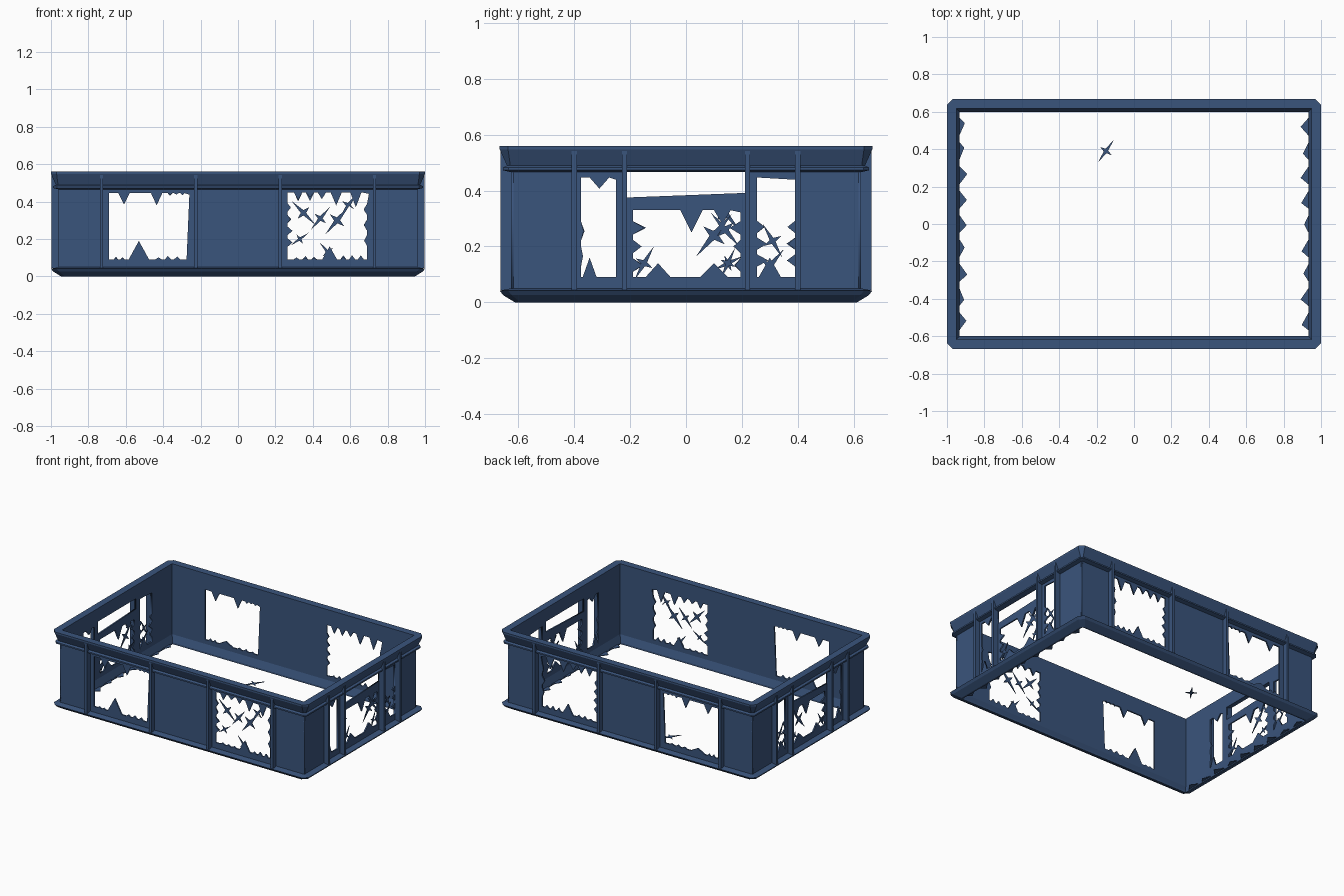
import bpy, bmesh, math, random
from mathutils import Matrix

if "Cube" in bpy.data.objects:
    bpy.data.objects.remove(bpy.data.objects["Cube"])

random.seed(4)
HX, HY = 1.0, 0.667          # outer half sizes

blue = bpy.data.materials.new("slate_blue")
blue.diffuse_color = (0.042, 0.089, 0.202, 1)
blue.use_nodes = True
blue.node_tree.nodes["Principled BSDF"].inputs["Base Color"].default_value = blue.diffuse_color


def add(name, mesh):
    mesh.materials.clear()
    mesh.materials.append(blue)
    for p in mesh.polygons:
        p.material_index = 0
    ob = bpy.data.objects.new(name, mesh)
    bpy.context.collection.objects.link(ob)
    return ob


def ring(name, profile):
    """Closed band round the building; profile = (inset, z, corner chamfer)."""
    bm = bmesh.new()
    loops = []
    for off, z, c in profile:
        x, y = HX - off, HY - off
        pts = [(x, y - c), (x - c, y), (c - x, y), (-x, y - c),
               (-x, c - y), (c - x, -y), (x - c, -y), (x, c - y)]
        loops.append([bm.verts.new((px, py, z)) for px, py in pts])
    for i, a in enumerate(loops):
        b = loops[(i + 1) % len(loops)]
        for k in range(8):
            n = (k + 1) % 8
            bm.faces.new((a[k], a[n], b[n], b[k]))
    bmesh.ops.recalc_face_normals(bm, faces=bm.faces)
    me = bpy.data.meshes.new(name)
    bm.to_mesh(me)
    bm.free()
    return add(name, me)


def sheet(name, outlines, matrix, thick=0.01):
    """Flat plate from 2D outlines; inner outlines become holes."""
    cu = bpy.data.curves.new(name, 'CURVE')
    cu.dimensions, cu.fill_mode, cu.extrude = '2D', 'BOTH', thick / 2
    for pts in outlines:
        sp = cu.splines.new('POLY')
        sp.points.add(len(pts) - 1)
        for p, (u, v) in zip(sp.points, pts):
            p.co = (u, v, 0, 1)
        sp.use_cyclic_u = True
    tmp = bpy.data.objects.new(name + "_tmp", cu)
    bpy.context.collection.objects.link(tmp)
    dg = bpy.context.evaluated_depsgraph_get()
    me = bpy.data.meshes.new_from_object(tmp.evaluated_get(dg))
    bpy.data.objects.remove(tmp)
    me.transform(matrix)
    return add(name, me)


def rect(u0, u1, z0, z1):
    return [(u0, z0), (u1, z0), (u1, z1), (u0, z1)]


def hole(u0, u1, z0, z1, top=(), bottom=(), left=(), right=(), skew=0.0):
    """Broken window opening; teeth = (position, half width, length)."""
    pts = [(u0, z0)]
    for p, w, l in sorted(bottom):
        pts += [(p - w, z0), (p, z0 + l), (p + w, z0)]
    pts.append((u1 - skew, z0))
    for p, w, l in sorted(right):
        pts += [(u1 - skew, p - w), (u1 - skew - l, p), (u1 - skew, p + w)]
    pts.append((u1, z1 - 0.008))
    for p, w, l in sorted(top, reverse=True):
        pts += [(p + w, z1), (p, z1 - l), (p - w, z1)]
    pts.append((u0, z1))
    for p, w, l in sorted(left, reverse=True):
        pts += [(u0, p + w), (u0 + l, p), (u0, p - w)]
    return pts


def chips(a, b, n, length):
    """Row of small random teeth between a and b."""
    s = (b - a) / n
    return [(a + s * (i + .5), s * .36, length * random.uniform(.4, 1)) for i in range(n)]


def star(u, v, r, ang):
    """Loose four-armed glass splinter."""
    pts = []
    for k in range(8):
        rad = r * ((1, .16, .5, .16)[k % 4])
        a = math.radians(ang) + k * math.pi / 4
        pts.append((u + rad * math.cos(a), v + rad * math.sin(a)))
    return pts


def front_back(s, inset=0.045):     # plate (u, v) -> (x, z)
    return Matrix(((1, 0, 0, 0), (0, 0, -1, s * (HY - inset)), (0, 1, 0, 0), (0, 0, 0, 1)))


def side(s, inset=0.045):           # plate (u, v) -> (y, z)
    return Matrix(((0, 0, 1, s * (HX - inset)), (1, 0, 0, 0), (0, 1, 0, 0), (0, 0, 0, 1)))


# Flared cornice and bottom sill
ring("cornice", [(0, .56, .03), (0, .548, .03), (.026, .49, .012), (.012, .483, .02),
                 (.012, .473, .02), (.04, .466, 0), (.05, .466, 0), (.05, .56, 0)])
ring("bottom_sill", [(.055, 0, .02), (.012, .026, .03), (0, .042, .03), (.04, .05, 0),
                     (.05, .06, 0), (.068, .012, 0), (.068, 0, 0)])

# Long walls with broken windows
for s, name in ((-1, "front_wall"), (1, "back_wall")):
    left = hole(-.69, -.26, .09, .445, skew=.015,
                top=[(-.61, .03, .06), (-.435, .03, .065)] + chips(-.38, -.28, 3, .015),
                bottom=chips(-.67, -.6, 2, .02) + [(-.53, .055, .1 if s < 0 else .03)]
                + chips(-.45, -.3, 3, .02))
    right = hole(.265, .70, .09, .45, skew=.01,
                 top=chips(.29, .48, 3, .05) + [(.525, .03, .07), (.63, .03, .08)],
                 bottom=chips(.29, .43, 3, .02) + [(.49, .04, .07)] + chips(.54, .68, 3, .025),
                 left=chips(.15, .4, 4, .03), right=chips(.15, .4, 3, .02))
    sheet(name, [rect(-.96, .96, .02, .5), left, right], front_back(s))
sheet("front_window_splinters",
      [star(.35, .34, .09, 135), star(.44, .31, .08, 50), star(.53, .30, .10, 50),
       star(.59, .38, .08, 55), star(.48, .13, .07, 130), star(.33, .2, .06, 35)],
      front_back(-1), .004)

# Short walls: doorway with a narrow window each side, and a broken door panel
for s, name in ((-1, "left"), (1, "right")):
    doorway = rect(-.212, .212, .045, .475)
    slits = [hole(-.375, -.25, .09, .447, top=[(-.31, .035, .04)],
                  bottom=[(-.345, .025, .07)], left=chips(.12, .3, 2, .015)),
             hole(.255, .39, .09, .447, bottom=[(.3, .04, .07)],
                  left=chips(.12, .3, 3, .04), right=chips(.12, .3, 3, .03))]
    sheet(name + "_wall", [rect(-.627, .627, .02, .5), doorway] + slits, side(s))
    pane = hole(-.19, .195, .09, .33, top=[(.02, .04, .08), (.13, .03, .05)],
                bottom=[(-.1, .045, .05), (.1, .05, .05)],
                left=chips(.1, .3, 3, .06), right=chips(.1, .3, 3, .04))
    sheet(name + "_door", [[(-.22, .04), (.22, .04), (.22, .392), (-.22, .375)], pane], side(s))
    sheet(name + "_door_splinters",
          [star(.10, .24, .10, 50), star(.14, .29 - .03 * s, .08, 130),
           star(-.15, .14, .07, 60), star(.15, .14, .06, 45 + 20 * s)], side(s), .004)
    sheet(name + "_slit_splinters",
          [star(.30, .13, .08, 50), star(.31, .22, .07, 120)], side(s), .004)

    # Jagged glass left along the floor edge
    edge = [[(s * .935, y - .05), (s * .935, y + .05),
             (s * random.uniform(.89, .91), y + random.uniform(-.02, .02))]
            for y in [-.52 + .13 * i for i in range(9)]]
    for i, tri in enumerate(edge):
        sheet(f"{name}_floor_shard_{i}", [tri], Matrix.Translation((0, 0, .01)), .004)

# Loose splinter on the floor
sheet("floor_splinter", [star(-.15, .39, .075, 55)], Matrix.Translation((0, 0, .01)), .004)


def rib(name, x, y, along_x):
    """Upright rib spanning wall face to cornice edge."""
    bm = bmesh.new()
    w, d = .018, .038
    size = (w, d, .51) if along_x else (d, w, .51)
    bmesh.ops.create_cube(bm, size=1, matrix=Matrix.Translation((x, y, .3))
                          @ Matrix.Diagonal((*size, 1)))
    me = bpy.data.meshes.new(name)
    bm.to_mesh(me)
    bm.free()
    add(name, me)


# Upright ribs on all four walls
for s in (-1, 1):
    for x in (-.73, -.225, .225, .73):
        rib("long_wall_rib", x, s * (HY - .022), True)
    for y in (-.40, -.22, .22, .40):
        rib("short_wall_rib", s * (HX - .022), y, False)
